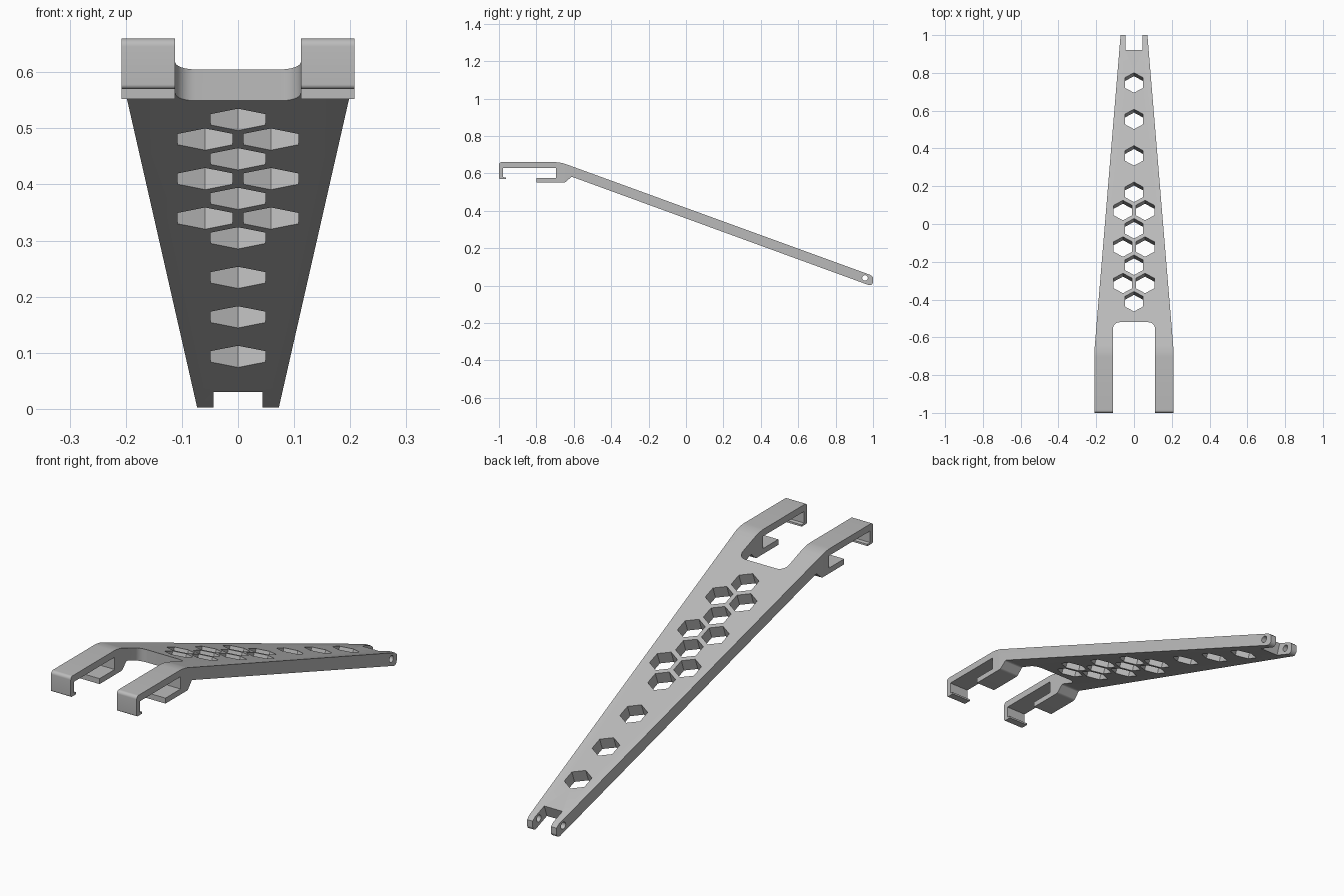
import bpy, bmesh
from math import sin, cos, tan, pi, radians
from mathutils import Vector, Matrix

old = bpy.data.objects.get("Cube")
if old:
    bpy.data.objects.remove(old)

SLOPE = radians(20)

grey = bpy.data.materials.new("plain grey")
grey.use_nodes = True
colour = (0.5, 0.5, 0.5, 1)
grey.diffuse_color = colour
grey.node_tree.nodes["Principled BSDF"].inputs["Base Color"].default_value = colour


def top_z(y):
    return 0.416 - y * tan(SLOPE)


def bottom_z(y):
    return top_z(y) - 0.056


def rounded(points):
    """Outline from (a, b, radius) corners, with arcs where radius > 0."""
    out = []
    for i, (a, b, r) in enumerate(points):
        p = Vector((a, b))
        if r == 0:
            out.append(p)
            continue
        prev, nxt = Vector(points[i - 1][:2]), Vector(points[(i + 1) % len(points)][:2])
        start = p + (prev - p).normalized() * r
        end = p + (nxt - p).normalized() * r
        steps = 8
        for k in range(steps + 1):
            t = k / steps
            # quarter-ellipse blend between the two tangent points
            out.append(p + (start - p) * (1 - sin(t * pi / 2)) + (end - p) * (1 - cos(t * pi / 2)))
    return out


def prism(name, outline, depth, matrix):
    """Extrude a flat outline symmetrically along its local z, then place it."""
    bm = bmesh.new()
    face = bm.faces.new([bm.verts.new((p[0], p[1], -depth / 2)) for p in outline])
    ext = bmesh.ops.extrude_face_region(bm, geom=[face])
    moved = [v for v in ext["geom"] if isinstance(v, bmesh.types.BMVert)]
    bmesh.ops.translate(bm, verts=moved, vec=(0, 0, depth))
    bmesh.ops.recalc_face_normals(bm, faces=bm.faces)
    bm.transform(matrix)
    mesh = bpy.data.meshes.new(name)
    bm.to_mesh(mesh)
    bm.free()
    obj = bpy.data.objects.new(name, mesh)
    bpy.context.collection.objects.link(obj)
    return obj


def combine(target, tool, operation):
    mod = target.modifiers.new(operation, "BOOLEAN")
    mod.operation, mod.solver, mod.object = operation, "EXACT", tool
    bpy.context.view_layer.objects.active = target
    bpy.ops.object.modifier_apply(modifier=mod.name)
    bpy.data.objects.remove(tool)


# maps outline (a, b) to (y, z) and extrusion to x
SIDEWAYS = Matrix(((0, 0, 1, 0), (1, 0, 0, 0), (0, 1, 0, 0), (0, 0, 0, 1)))

# Side profile: sloping bar, flat top arm, lower foot and front hook
side = rounded([
    (-1, 0.66, 0.014), (-0.671, 0.66, 0.03),
    (0.985, top_z(0.985), 0), (1, 0.045, 0), (1, 0.012, 0.008), (0.985, 0, 0.008),
    (-0.612, bottom_z(-0.612), 0.006), (-0.645, 0.552, 0.006),
    (-0.8, 0.552, 0), (-0.8, 0.576, 0), (-0.695, 0.576, 0), (-0.695, 0.63, 0),
    (-0.978, 0.63, 0), (-0.978, 0.58, 0), (-0.962, 0.578, 0), (-0.962, 0.57, 0),
    (-1, 0.57, 0.008),
])
bracket = prism("forked_arm", side, 0.6, SIDEWAYS)

# Plan outline: tapered sides with a round-cornered fork slot at the front
half = [(0.071, 1.1, 0), (0.071, 1, 0), (0.208, -0.65, 0), (0.208, -1.1, 0),
        (0.112, -1.1, 0), (0.112, -0.52, 0.036)]
half[0] = (0.063, 1.1, 0)
plan = rounded(half + [(-x, y, r) for x, y, r in reversed(half)])
combine(bracket, prism("plan_tool", plan, 3, Matrix()), "INTERSECT")


def tilted(x, y):
    """Place a cutter square to the sloping top surface."""
    return Matrix.Translation((x, y, top_z(y))) @ Matrix.Rotation(-SLOPE, 4, "X")


# Hexagonal lightening holes: a centre row and two shorter side rows
hexagon = [(0.0565 * sin(k * pi / 3), 0.0565 * cos(k * pi / 3)) for k in range(6)]
PITCH = 0.193
spots = [(0, 0.748 - PITCH * k) for k in range(7)]
spots += [(s * 0.0585, 0.0725 - PITCH * k) for s in (-1, 1) for k in range(3)]
for x, y in spots:
    combine(bracket, prism("hex_tool", hexagon, 0.2, tilted(x, y)), "DIFFERENCE")

# Notch at the narrow end
notch = [(-0.044, 0), (0.044, 0), (0.044, 0.3), (-0.044, 0.3)]
combine(bracket, prism("notch_tool", notch, 0.4, tilted(0, 0.92)), "DIFFERENCE")

# Pin hole through both lugs
pin = [(0.957 + 0.015 * cos(k * pi / 12), 0.041 + 0.015 * sin(k * pi / 12)) for k in range(24)]
combine(bracket, prism("pin_tool", pin, 0.5, SIDEWAYS), "DIFFERENCE")

bracket.data.materials.clear()
bracket.data.materials.append(grey)
for p in bracket.data.polygons:
    p.material_index = 0
bpy.ops.object.select_all(action="DESELECT")
bracket.select_set(True)
bpy.context.view_layer.objects.active = bracket
bpy.ops.object.shade_smooth_by_angle(angle=radians(30))
